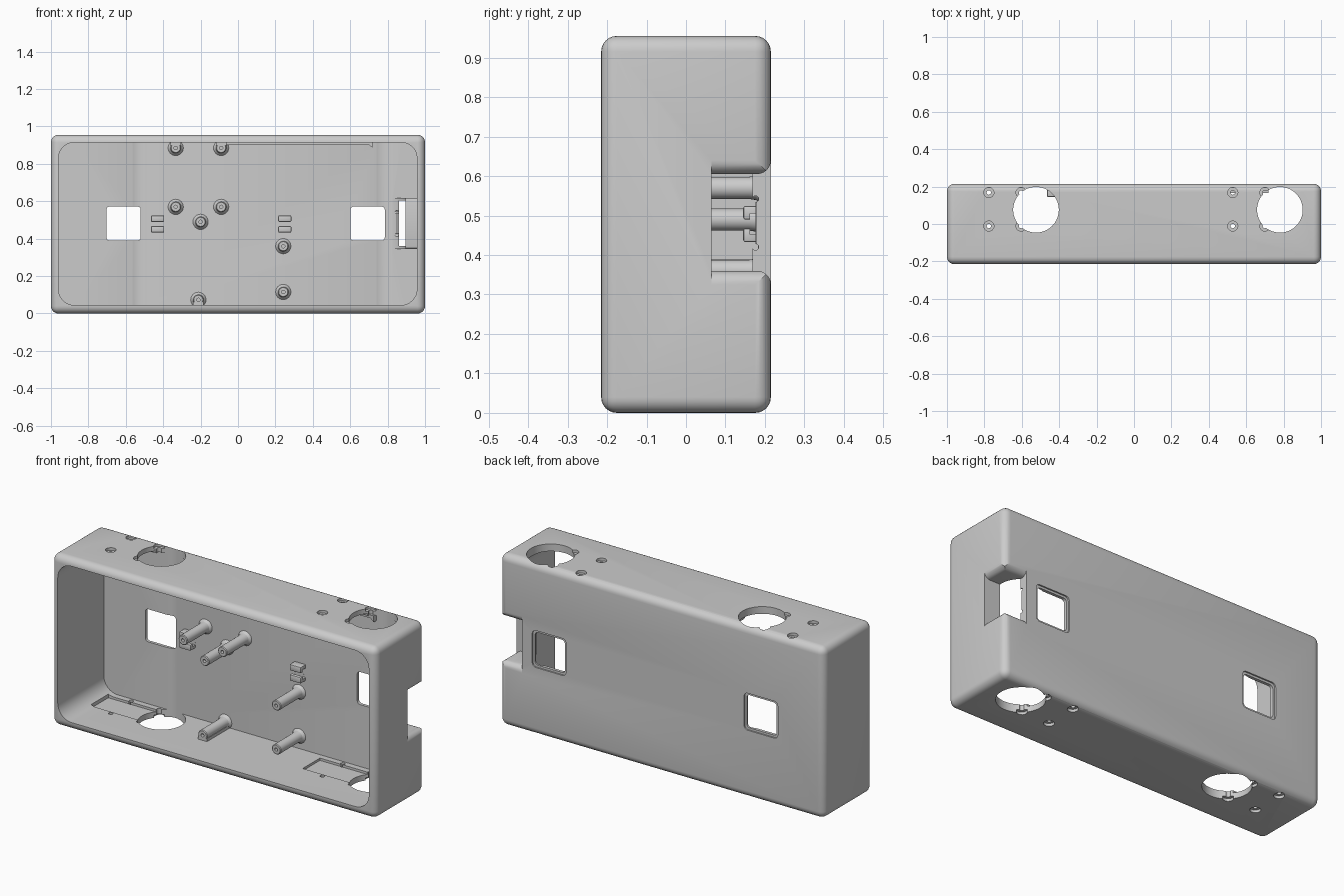
import bpy, bmesh, math
from mathutils import Matrix, Vector

if "Cube" in bpy.data.objects:
    bpy.data.objects.remove(bpy.data.objects["Cube"])


def add(name, bm):
    bmesh.ops.recalc_face_normals(bm, faces=bm.faces[:])
    me = bpy.data.meshes.new(name)
    bm.to_mesh(me)
    bm.free()
    ob = bpy.data.objects.new(name, me)
    bpy.context.collection.objects.link(ob)
    return ob


def box(name, x, y, z, r=0.0, axis=None, seg=6):
    """Box from ranges; rounds all edges, or only those along one axis."""
    bm = bmesh.new()
    bmesh.ops.create_cube(bm, size=1)
    for v in bm.verts:
        for i, (a, b) in enumerate((x, y, z)):
            v.co[i] = a if v.co[i] < 0 else b
    if r:
        es = [e for e in bm.edges if axis is None or
              abs((e.verts[0].co - e.verts[1].co).normalized()[axis]) > 0.9]
        bmesh.ops.bevel(bm, geom=es, offset=r, segments=seg, profile=0.5, affect='EDGES')
    return add(name, bm)


def cyl(name, c, r, h, axis='Z', seg=32):
    bm = bmesh.new()
    rot = Matrix.Rotation(math.pi / 2, 4, 'Y') if axis == 'X' else Matrix()
    bmesh.ops.create_cone(bm, cap_ends=True, segments=seg, radius1=r, radius2=r, depth=h,
                          matrix=Matrix.Translation(c) @ rot)
    return add(name, bm)


def prism(name, pts, a, b, axis):
    """Extrude a (depth, z) outline along x (axis 0) or y (axis 1)."""
    bm = bmesh.new()
    vs = [bm.verts.new((a, u, w) if axis == 0 else (u, a, w)) for u, w in pts]
    f = bm.faces.new(vs)
    g = bmesh.ops.extrude_face_region(bm, geom=[f])['geom']
    d = Vector((b - a, 0, 0)) if axis == 0 else Vector((0, b - a, 0))
    bmesh.ops.translate(bm, verts=[v for v in g if isinstance(v, bmesh.types.BMVert)], vec=d)
    return add(name, bm)


def boolean(target, tool, op='DIFFERENCE'):
    m = target.modifiers.new('cut', 'BOOLEAN')
    m.operation, m.object, m.solver = op, tool, 'EXACT'
    dg = bpy.context.evaluated_depsgraph_get()
    dg.update()
    me = bpy.data.meshes.new_from_object(target.evaluated_get(dg))
    target.modifiers.clear()
    target.data = me
    bpy.data.objects.remove(tool)


def smooth(ob):
    bpy.ops.object.select_all(action='DESELECT')
    ob.select_set(True)
    bpy.context.view_layer.objects.active = ob
    bpy.ops.object.shade_smooth_by_angle(angle=math.radians(30))


BACK = 0.19   # inner face of the back wall

# Housing: rounded box with an open front
shell = box('housing', (-1, 1), (-.215, .215), (0, .955), .04)
boolean(shell, box('cavity', (-.96, .957), (-.4, BACK), (.045, .915), .085, 1, 8))

# Corner pocket for the side socket
boolean(shell, box('pocket_wall', (.82, .98), (.035, .205), (.345, .617), .015, None, 3), 'UNION')


def flared(floor, face, r=.035, z0=.36, z1=.605):
    arc = [(face - r + r * math.sin(t), r - r * math.cos(t))
           for t in [i * math.pi / 12 for i in range(7)]]
    top = [(floor, z1)] + [(u, z1 + w) for u, w in arc] + [(face + .1, z1 + r)]
    return top + [(u, z0 + z1 - w) for u, w in reversed(top)]


boolean(shell, prism('pocket_side', flared(.86, 1.0), .065, .4, 1))
boolean(shell, prism('pocket_back', flared(.065, .215), .86, 1.2, 0))

# Socket opening with its screw holes in the pocket floor
boolean(shell, box('socket', (.85, .9), (.102, .178), (.42, .545)))
boolean(shell, box('socket_slot', (.835, .9), (.163, .175), (.435, .53)))
for y in (.102, .176):
    for z in (.42, .542):
        boolean(shell, cyl('socket_hole', (.86, y, z), .008, .04, 'X', 12))

# Back windows with a shallow outer rim
for x in (-.612, .693):
    boolean(shell, box('window', (x - .092, x + .092), (.1, .3), (.39, .572), .018, 1, 4))
    boolean(shell, box('window_rim', (x - .104, x + .104), (.207, .3), (.378, .584), .022, 1, 4))

# Round openings, inner recesses and countersunk holes, top and bottom
for x in (-.524, .78):
    for a, b in ((.032, .1), (.85, .928)):
        boolean(shell, box('recess', (x - .385, x), (.005, .157), (a, b)))
    boolean(shell, cyl('opening', (x, .076, .5), .122, 2, seg=64))
    for dx in (-.252, -.08):
        for y in (-.011, .168):
            boolean(shell, cyl('screw_hole', (x + dx, y, .02), .012, .1, seg=16))
            boolean(shell, cyl('screw_hole', (x + dx, y, .935), .012, .1, seg=16))
            for z in (0, .955):
                boolean(shell, cyl('counterbore', (x + dx, y, z), .027, .03, seg=24))
smooth(shell)


# Standoff posts: turned profile with a pilot hole and flared foot
def post(x, z, n=24, tip=-.01):
    prof = [(0, tip + .06), (.009, tip + .06), (.009, tip), (.024, tip), (.028, tip + .004),
            (.028, BACK - .03), (.031, BACK - .012), (.041, BACK), (.041, BACK + .005),
            (0, BACK + .005)]
    bm = bmesh.new()
    vs = [bm.verts.new((x + r, y, z)) for r, y in prof]
    es = [bm.edges.new(p) for p in zip(vs, vs[1:])]
    bmesh.ops.spin(bm, geom=vs + es, cent=(x, 0, z), axis=(0, 1, 0),
                   angle=2 * math.pi, steps=n)
    bmesh.ops.remove_doubles(bm, verts=bm.verts[:], dist=1e-5)
    ob = add('standoff_post', bm)
    return ob


for x, z in ((-.333, .57), (-.09, .57), (-.2, .49), (.242, .36), (.242, .115)):
    smooth(post(x, z))

# Posts joined to the ceiling or floor by a web
for x, z, web in ((-.333, .885, (.897, .925)), (-.09, .885, (.897, .925)), (-.212, .073, (.035, .062))):
    p = post(x, z)
    boolean(p, box('web', (x - .028, x + .028), (-.01, BACK + .003), web), 'UNION')
    edge = (.92, 1.1) if z > .5 else (-.1, .04)
    boolean(p, box('trim', (x - .2, x + .2), (-.4, .4), edge))
    smooth(p)

# Cable clips: small hooked tabs on the back wall
for x in (-.43, .25):
    for z, s in ((.507, 1), (.45, -1)):
        clip = box('cable_clip', (x - .035, x + .035), (BACK - .045, BACK + .003),
                   (z - .017, z + .017), .005, None, 2)
        boolean(clip, box('clip_gap', (x - .05, x + .05), (BACK - .028, BACK - .001),
                          sorted((z - s * .03, z - s * .002))))
        smooth(clip)

# Thin rail under the ceiling
prism('ceiling_rail', [(-.08, .92), (-.08, .902), (.70, .902), (.72, .885), (.72, .92)], .165, BACK + .003, 1)
